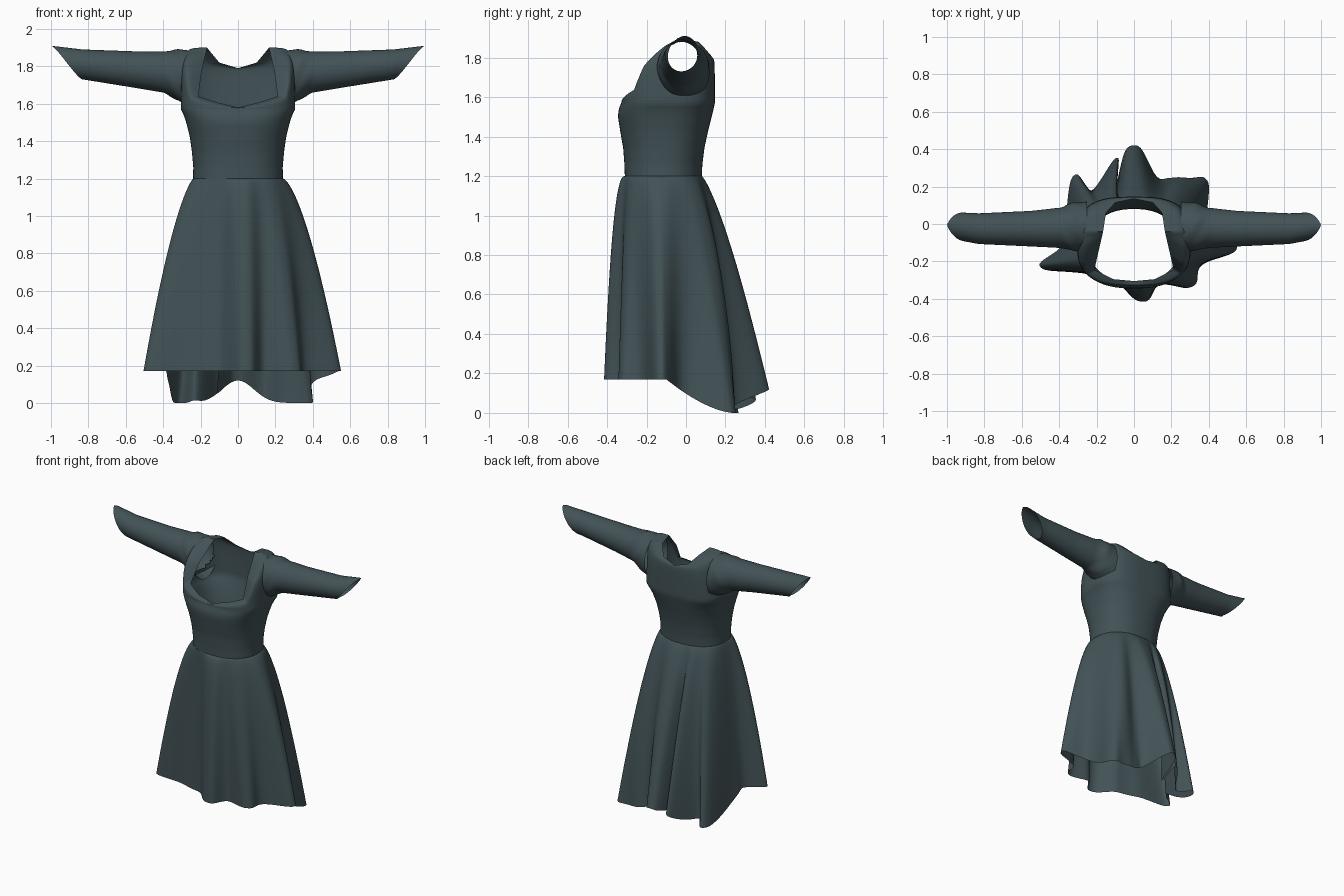
import bpy, bmesh
from math import sin, cos, pi, asin, radians, degrees, exp, copysign

if "Cube" in bpy.data.objects:
    bpy.data.objects.remove(bpy.data.objects["Cube"])

cloth = bpy.data.materials.new("dark teal cloth")
cloth.use_nodes = True
cloth.diffuse_color = (0.055, 0.085, 0.095, 1)
cloth.node_tree.nodes["Principled BSDF"].inputs["Base Color"].default_value = cloth.diffuse_color


def loft(name, rings, drop=None):
    """Skin closed rings of points into an open tube; drop removes faces by centre."""
    bm = bmesh.new()
    rows = [[bm.verts.new(p) for p in ring] for ring in rings]
    n = len(rows[0])
    for low, high in zip(rows, rows[1:]):
        for i in range(n):
            j = (i + 1) % n
            bm.faces.new((low[i], low[j], high[j], high[i]))
    bmesh.ops.recalc_face_normals(bm, faces=bm.faces)
    if drop:
        gone = [f for f in bm.faces if drop(f.calc_center_median())]
        bmesh.ops.delete(bm, geom=gone, context='FACES')
    mesh = bpy.data.meshes.new(name)
    bm.to_mesh(mesh)
    bm.free()
    obj = bpy.data.objects.new(name, mesh)
    bpy.context.collection.objects.link(obj)
    mesh.materials.append(cloth)
    bpy.ops.object.select_all(action='DESELECT')
    obj.select_set(True)
    bpy.context.view_layer.objects.active = obj
    bpy.ops.object.shade_smooth_by_angle(angle=radians(50))


def lookup(keys, t):
    """Interpolate the rows of a key table at t, measured on the first column."""
    for a, b in zip(keys, keys[1:]):
        if t <= b[0]:
            break
    u = min(1, max(0, (t - a[0]) / (b[0] - a[0])))
    return [p + (q - p) * u for p, q in zip(a[1:], b[1:])]


def section(angle, half, front, back, power):
    """Point on a boxy oval; angle runs from the front towards +x."""
    s, c = sin(angle), -cos(angle)
    mid, depth = (front + back) / 2, (back - front) / 2
    return (half * copysign(abs(s) ** power, s), mid + depth * copysign(abs(c) ** power, c))


def around(n):
    return [2 * pi * i / n for i in range(n)]


WAIST = (0.24, -0.31, 0.08, 0.88)

# Bodice: height, half width, front, back, boxiness
torso = [(1.2, *WAIST), (1.26, 0.239, -0.312, 0.083, 0.88), (1.34, 0.246, -0.318, 0.093, 0.86),
         (1.42, 0.257, -0.332, 0.11, 0.82), (1.5, 0.277, -0.345, 0.13, 0.76),
         (1.54, 0.29, -0.341, 0.14, 0.7), (1.57, 0.305, -0.328, 0.146, 0.66)]
# Neckline: angle from the front, then x, y, z
neckline = [(0, 0, -0.305, 1.58), (25, 0.11, -0.295, 1.607), (50, 0.212, -0.245, 1.64),
            (65, 0.195, -0.17, 1.77), (95, 0.165, -0.04, 1.9), (125, 0.15, 0.06, 1.88),
            (150, 0.1, 0.115, 1.82), (180, 0, 0.135, 1.79)]
columns = around(144)
rings = []
for k in range(19):
    z = 1.2 + 0.37 * k / 18
    size = lookup(torso, z)
    rings.append([(*section(a, *size), z) for a in columns])

# Yoke: each column arches over the shoulder to the neckline
base = rings[-1]
for k in range(1, 31):
    u = k / 30
    ring = []
    for a, (x, y, z) in zip(columns, base):
        d = degrees(a)
        rx, ry, rz = lookup(neckline, min(d, 360 - d))
        rx = rx if d <= 180 else -rx
        pull, rise = u ** 3, 1 - (1 - u) ** 3
        ring.append((x + (rx - x) * pull, y + (ry - y) * pull, z + (rz - z) * rise))
    rings.append(ring)


def in_armhole(p):
    return abs(p.x) > 0.258 and ((p.y + 0.018) / 0.115) ** 2 + ((p.z - 1.755) / 0.125) ** 2 < 1


loft("bodice", rings, in_armhole)

# Skirt folds: angle, tip x, tip y, width, growth
folds = [(3, 0.05, -0.415, 10, 0.42), (38, 0.31, -0.335, 16, 0.6), (80, 0.55, -0.13, 16, 0.6),
         (125, 0.385, 0.24, 17, 0.7), (152, 0.2, 0.24, 14, 0.8), (178, 0, 0.42, 12, 0.8),
         (205, -0.09, 0.35, 7, 0.8), (232, -0.32, 0.26, 16, 0.7), (297, -0.5, -0.23, 15, 0.6)]
HEM = (0.38, -0.31, 0.13, 0.88)


def hem_height(x, y):
    u = min(1, max(0, (y + 0.1) / 0.34))
    lift = 0.12 * exp(-(x / 0.12) ** 2) if y > 0 else 0
    return 0.17 * (1 - u) ** 1.6 + lift * u


def skirt_point(a, t):
    flare = t ** 0.7
    x, y = section(a, *[p + (q - p) * flare for p, q in zip(WAIST, HEM)])
    for angle, tx, ty, width, growth in folds:
        bx, by = section(radians(angle), *HEM)
        d = (degrees(a) - angle + 180) % 360 - 180
        g = t ** growth * exp(-abs(d / (width * (1.4 - 0.4 * t))) ** 2.6)
        x += (tx - bx) * g
        y += (ty - by) * g
    return x, y


rings = []
columns = around(288)
hem = [hem_height(*skirt_point(a, 1)) for a in columns]
for k in range(41):
    t = (k / 40) ** 1.6
    rings.append([(*skirt_point(a, t), 1.2 + (h - 1.2) * t) for a, h in zip(columns, hem)])
loft("skirt", rings)

# Sleeves: x, centre y, bottom z, top z, half depth
sleeve = [(0.25, -0.015, 1.58, 1.885, 0.135), (0.33, -0.015, 1.62, 1.89, 0.128),
          (0.39, -0.02, 1.658, 1.88, 0.108), (0.55, -0.025, 1.685, 1.88, 0.095),
          (0.83, -0.025, 1.73, 1.89, 0.082), (1.0, -0.005, 1.745, 1.91, 0.07)]
for side, label in ((1, "left"), (-1, "right")):
    rings = []
    for k in range(41):
        t = k / 40
        ring = []
        for a in around(48):
            # The cuff is cut at a slant, coming to a point on top
            slant = asin(sin(a)) / pi + sin(a) / 2
            x = 0.25 + t * (0.665 + 0.085 * slant * t ** 3)
            cy, low, high, depth = lookup(sleeve, x)
            pucker = 1 + 0.025 * exp(-((x - 0.34) / 0.05) ** 2) * sin(5 * a + 60 * x)
            ring.append((side * x, cy + depth * cos(a) * pucker,
                         (low + high) / 2 + (high - low) / 2 * sin(a) * pucker))
        rings.append(ring)
    loft(label + "_sleeve", rings)
